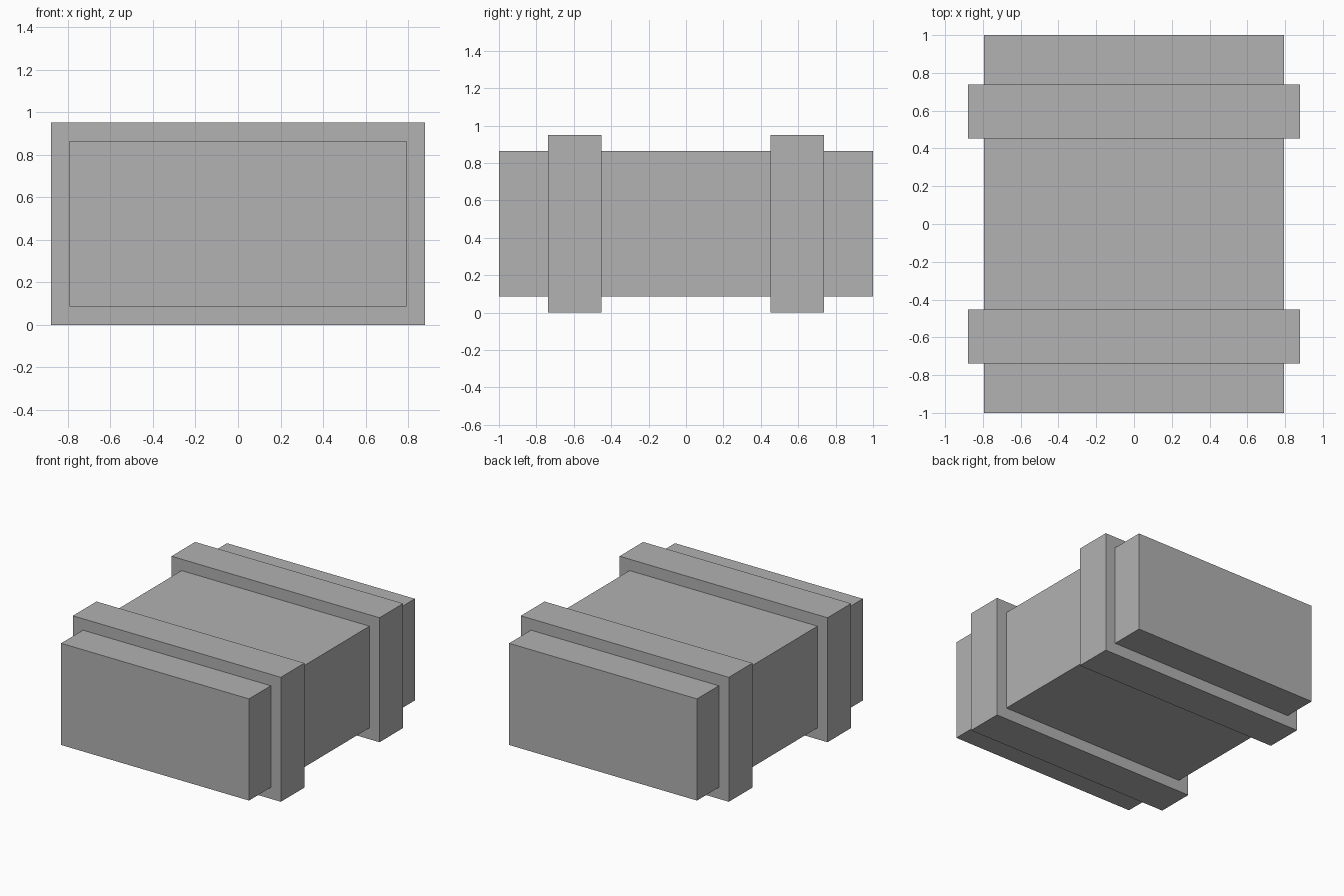
import bpy

# Remove the default cube
cube = bpy.data.objects.get("Cube")
if cube:
    bpy.data.objects.remove(cube, do_unlink=True)

# Single flat grey
grey = bpy.data.materials.new("plain grey")
grey.use_nodes = True
colour = (0.445, 0.445, 0.445, 1)
grey.diffuse_color = colour
grey.node_tree.nodes["Principled BSDF"].inputs["Base Color"].default_value = colour


def box(name, centre, size):
    bpy.ops.mesh.primitive_cube_add(size=1, location=centre)
    obj = bpy.context.object
    obj.name = name
    obj.scale = size
    bpy.ops.object.transform_apply(location=False, rotation=False, scale=True)
    obj.data.materials.append(grey)
    return obj


MID_Z = 0.475

# Main crate body
box("crate_body", (0, 0, MID_Z), (1.586, 2, 0.776))

# Raised bands wrapping the body near each end
for name, side in (("front_band", -1), ("back_band", 1)):
    box(name, (0, side * 0.595, MID_Z), (1.756, 0.285, 0.95))
